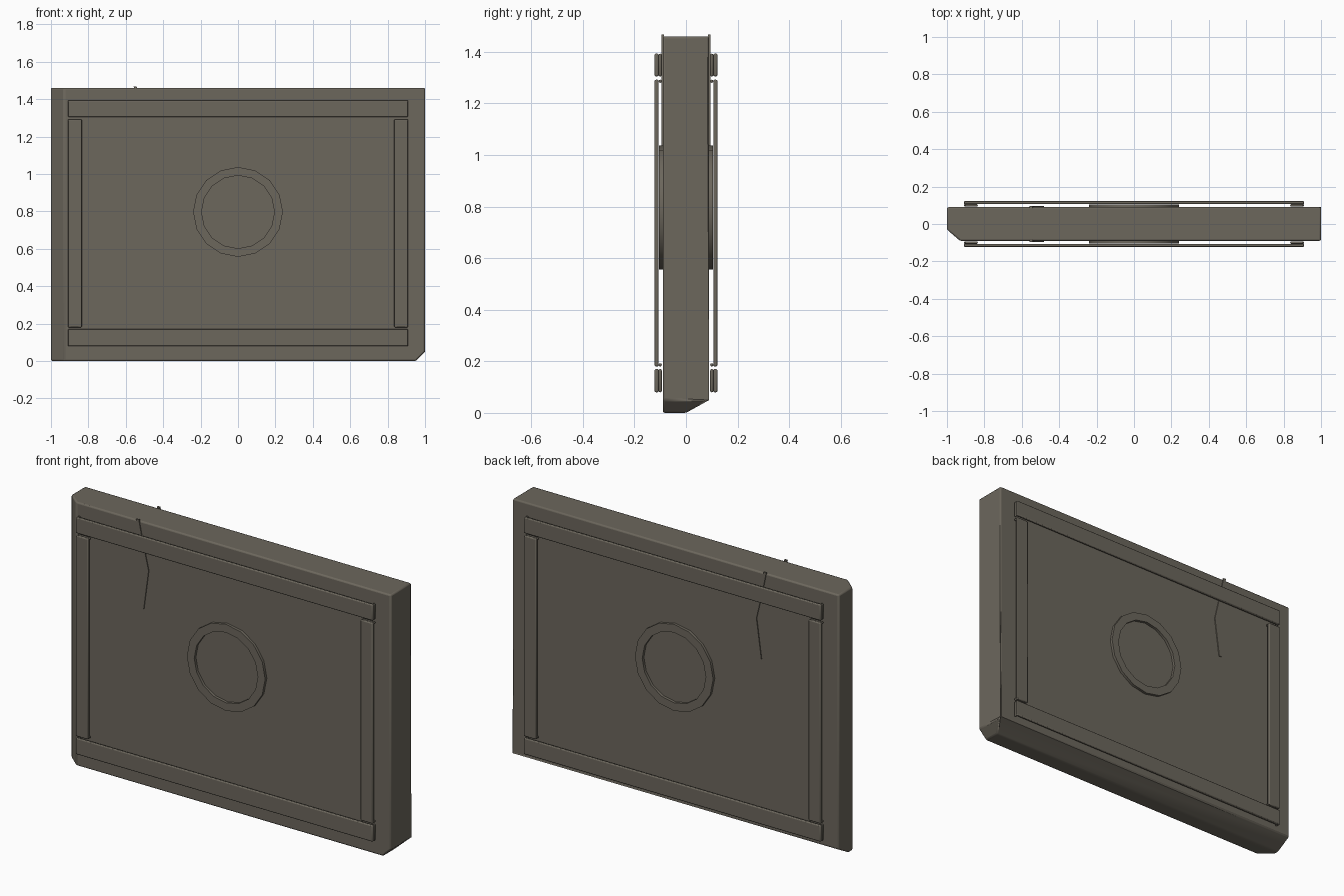
import bpy, bmesh, math
from mathutils import Vector, Matrix

old = bpy.data.objects.get("Cube")
if old:
    bpy.data.objects.remove(old, do_unlink=True)

stone = bpy.data.materials.new("grey brown stone")
stone.use_nodes = True
colour = (0.150, 0.135, 0.108, 1)
stone.diffuse_color = colour
bsdf = next(n for n in stone.node_tree.nodes if n.type == 'BSDF_PRINCIPLED')
bsdf.inputs["Base Color"].default_value = colour
bsdf.inputs["Roughness"].default_value = 0.9


def finish(name, bm, bevel=0.0):
    """Turn a bmesh into a shaded object with an optional bevel."""
    bmesh.ops.recalc_face_normals(bm, faces=bm.faces)
    mesh = bpy.data.meshes.new(name)
    bm.to_mesh(mesh)
    bm.free()
    mesh.materials.append(stone)
    ob = bpy.data.objects.new(name, mesh)
    bpy.context.collection.objects.link(ob)
    if bevel:
        mod = ob.modifiers.new("Bevel", 'BEVEL')
        mod.width = bevel
        mod.segments = 2
        mod.limit_method = 'ANGLE'
        mod.angle_limit = math.radians(25)
    bpy.ops.object.select_all(action='DESELECT')
    ob.select_set(True)
    bpy.context.view_layer.objects.active = ob
    bpy.ops.object.shade_smooth_by_angle(angle=math.radians(30))
    return ob


def add_box(bm, low, high):
    low, high = Vector(low), Vector(high)
    size = Matrix.Diagonal((*(high - low), 1))
    bmesh.ops.create_cube(bm, size=1, matrix=Matrix.Translation((low + high) / 2) @ size)


# Slab with chipped edges: front side edge, back bottom edge, lower corner
bm = bmesh.new()
add_box(bm, (-1, -0.09, 0), (1, 0.09, 1.46))
chips = [((-1, -0.03, 0), (-0.06, -0.07, 0)),
         ((0, 0, 0), (0, 0.05, -0.09)),
         ((0.95, 0, 0), (1, 0, -1))]
for point, normal in chips:
    geom = bm.verts[:] + bm.edges[:] + bm.faces[:]
    cut = bmesh.ops.bisect_plane(bm, geom=geom, plane_co=point,
                                 plane_no=Vector(normal).normalized(), clear_outer=True)
    edges = [e for e in cut["geom_cut"] if isinstance(e, bmesh.types.BMEdge)]
    bmesh.ops.contextual_create(bm, geom=edges)
finish("slab", bm, 0.008)


def rail(name, x0, x1, z0, z1, side):
    """Thin raised strip whose two ends fold back towards the slab."""
    bm = bmesh.new()
    outer, inner, foot = side * 0.122, side * 0.106, side * 0.094
    y0, y1 = sorted((outer, inner))
    add_box(bm, (x0, y0, z0), (x1, y1, z1))
    f0, f1 = sorted((inner, foot))
    tab = 0.012
    if x1 - x0 > z1 - z0:
        add_box(bm, (x0, f0, z0), (x0 + tab, f1, z1))
        add_box(bm, (x1 - tab, f0, z0), (x1, f1, z1))
    else:
        add_box(bm, (x0, f0, z0), (x1, f1, z0 + tab))
        add_box(bm, (x0, f0, z1 - tab), (x1, f1, z1))
    finish(name, bm, 0.005)


def ring(name, side):
    """Flat sixteen-sided ring standing off the slab face."""
    bm = bmesh.new()
    n = 16
    section = [(0.24, 0.085), (0.24, 0.105), (0.195, 0.105), (0.195, 0.085)]
    loops = []
    for i in range(n):
        a = 2 * math.pi * i / n
        loops.append([bm.verts.new((r * math.cos(a), side * y, 0.797 + r * math.sin(a)))
                      for r, y in section])
    for i in range(n):
        a, b = loops[i], loops[(i + 1) % n]
        for j in range(4):
            k = (j + 1) % 4
            bm.faces.new((a[j], b[j], b[k], a[k]))
    finish(name, bm)


def crack(name, side):
    """Thin jagged ridge running down from the top edge."""
    bm = bmesh.new()
    path = [(-0.55, 1.467), (-0.53, 1.37), (-0.49, 1.20), (-0.52, 0.98)]
    half = 0.008
    rows = [[bm.verts.new((x + dx, side * y, z))
             for dx, y in ((-half, 0.086), (-half, 0.095), (half, 0.095), (half, 0.086))]
            for x, z in path]
    for a, b in zip(rows, rows[1:]):
        for j in range(4):
            k = (j + 1) % 4
            bm.faces.new((a[j], b[j], b[k], a[k]))
    bm.faces.new(rows[0])
    bm.faces.new(rows[-1])
    finish(name, bm)


# The same relief on both faces of the slab
for label, side in (("front", -1), ("back", 1)):
    rail(label + "_top_rail", -0.91, 0.91, 1.305, 1.393, side)
    rail(label + "_bottom_rail", -0.91, 0.91, 0.08, 0.17, side)
    rail(label + "_right_rail", -0.91, -0.835, 0.18, 1.292, side)
    rail(label + "_left_rail", 0.835, 0.91, 0.18, 1.292, side)
    ring(label + "_ring", side)
    crack(label + "_crack", side)
